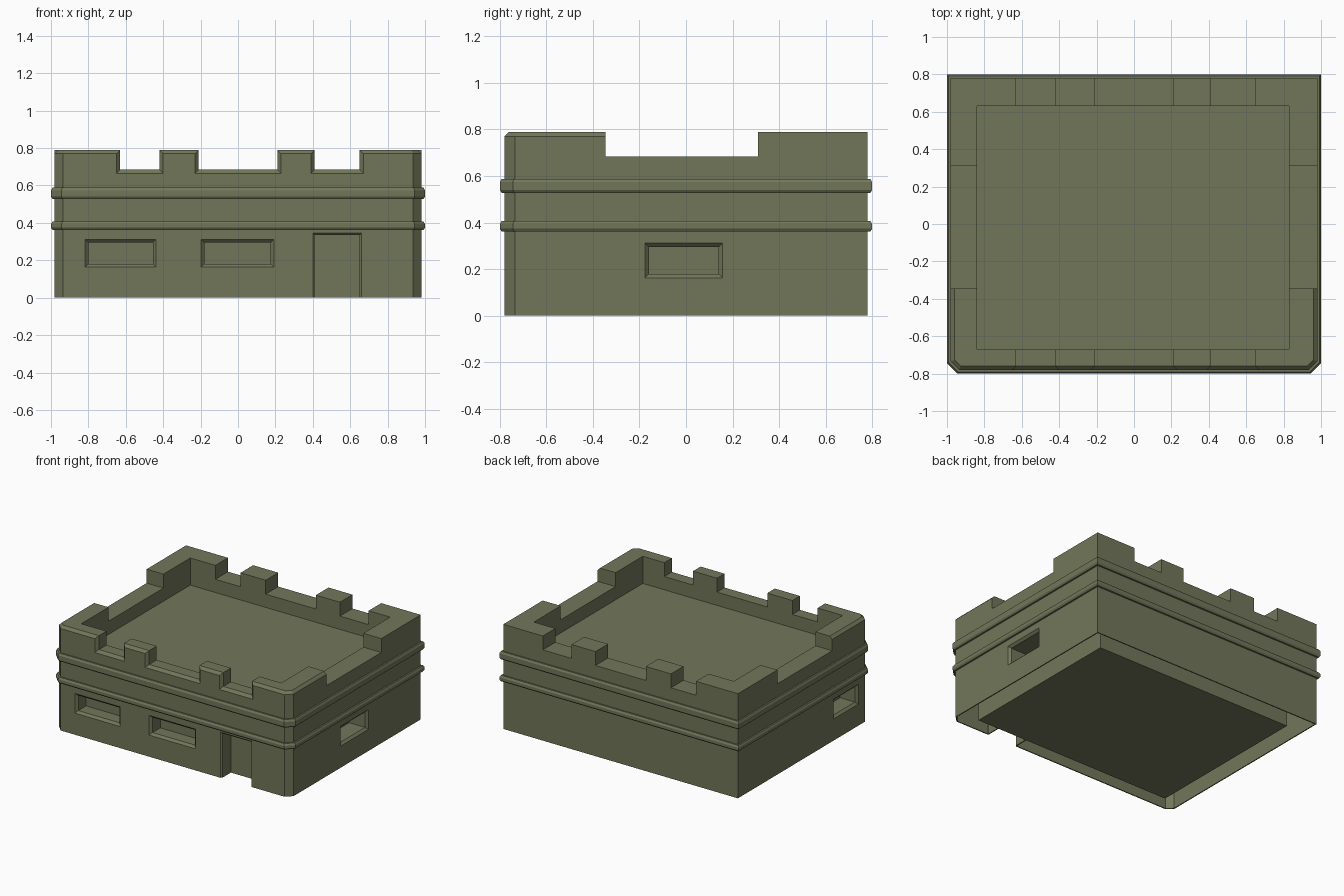
import bpy
import bmesh

cube = bpy.data.objects.get("Cube")
if cube:
    bpy.data.objects.remove(cube, do_unlink=True)

# Single drab olive paint
olive = bpy.data.materials.new("olive_drab")
olive.use_nodes = True
COLOR = (0.171, 0.183, 0.102, 1)
olive.diffuse_color = COLOR
olive.node_tree.nodes["Principled BSDF"].inputs["Base Color"].default_value = COLOR

HALF_X, HALF_Y = 0.98, 0.78
PIT_X, PIT_Y = (-0.84, 0.83), (-0.67, 0.63)
WALL_TOP, ROOF, NOTCH = 0.79, 0.585, 0.685


def outline(inset=0.0, back_inset=None):
    """Plan outline: square back corners, clipped front corners."""
    back = inset if back_inset is None else back_inset
    hx, hy, clip = HALF_X - inset, HALF_Y - inset, 0.045 - 0.586 * inset
    bx, by = HALF_X - back, HALF_Y - back
    half = [(bx, by), (bx, 0), (hx, -0.2), (hx, clip - hy), (hx - clip, -hy)]
    return half + [(-x, y) for x, y in reversed(half)]


def loft(name, loops, ring=False):
    """Skin a stack of equal loops; cap the ends, or close it into a ring."""
    bm = bmesh.new()
    rows = [[bm.verts.new(p) for p in loop] for loop in loops]
    pairs = list(zip(rows, rows[1:]))
    if ring:
        pairs.append((rows[-1], rows[0]))
    else:
        bm.faces.new(rows[0])
        bm.faces.new(rows[-1])
    for low, high in pairs:
        for k in range(len(low)):
            n = (k + 1) % len(low)
            bm.faces.new((low[k], low[n], high[n], high[k]))
    bmesh.ops.recalc_face_normals(bm, faces=bm.faces)
    mesh = bpy.data.meshes.new(name)
    bm.to_mesh(mesh)
    bm.free()
    mesh.materials.append(olive)
    obj = bpy.data.objects.new(name, mesh)
    bpy.context.collection.objects.link(obj)
    return obj


def at_height(points, z):
    return [(x, y, z) for x, y in points]


def box(name, xs, ys, zs):
    corners = [(xs[0], ys[0]), (xs[1], ys[0]), (xs[1], ys[1]), (xs[0], ys[1])]
    return loft(name, [at_height(corners, z) for z in zs])


def opening(name, side, across, zs, depths, bevel=0.02, grow=0.0):
    """Cutter through a wall; flares out by the bevel at the wall face."""
    face, end = depths
    step = bevel if end > face else -bevel
    loops = []
    for d, g in ((face - step, 2 * bevel), (face + step, 0), (end, 0)):
        g += grow
        (a0, a1), (z0, z1) = across, zs
        rect = [(a0 - g, z0 - g), (a1 + g, z0 - g), (a1 + g, z1 + g), (a0 - g, z1 + g)]
        loops.append([(a, d, z) if side == "front" else (d, a, z) for a, z in rect])
    return loft(name, loops)


def cut(target, cutter):
    mod = target.modifiers.new("cut", "BOOLEAN")
    mod.operation, mod.solver, mod.object = "DIFFERENCE", "EXACT", cutter
    bpy.context.view_layer.update()
    result = bpy.data.meshes.new_from_object(
        target.evaluated_get(bpy.context.evaluated_depsgraph_get()))
    target.modifiers.clear()
    target.data = result
    bpy.data.objects.remove(cutter, do_unlink=True)


# Main block with a bevelled rim along the front half
body = loft("fort_walls", [
    at_height(outline(), 0),
    at_height(outline(), WALL_TOP - 0.02),
    at_height(outline(0.02, 0), WALL_TOP)])

# Sunken roof deck
cut(body, box("deck_cutter", PIT_X, PIT_Y, (ROOF, 1)))

# Gaps between the battlements, front to back and side to side
for gap in ((-0.63, -0.42), (-0.21, 0.21), (0.41, 0.65)):
    cut(body, opening("gap_cutter", "front", gap, (NOTCH, 1), (-HALF_Y, 1)))
cut(body, box("side_gap_cutter", (-1.1, 1.1), (-0.345, 0.31), (NOTCH, 1)))

# Windows and doorway, each recessed to the inner block
WINDOW_Z = (0.18, 0.295)
front, right, left = (-HALF_Y, PIT_Y[0]), (HALF_X, PIT_X[1]), (-HALF_X, PIT_X[0])
openings = [
    ("front", (-0.80, -0.455), WINDOW_Z, front, 0.017),
    ("front", (-0.18, 0.175), WINDOW_Z, front, 0.017),
    ("front", (0.41, 0.65), (-0.1, 0.335), front, 0.01),
    ("side", (-0.16, 0.14), WINDOW_Z, right, 0.017),
    ("side", (-0.64, -0.38), WINDOW_Z, left, 0.017),
]

# Hollow under the walls, leaving a housing around every opening
hollow = loft("hollow_cutter", [at_height(outline(0.008), z) for z in (-0.1, 0.55)])
cut(hollow, box("core_cutter", PIT_X, PIT_Y, (-0.2, 0.7)))
for side, across, zs, depths, bevel in openings:
    cut(hollow, opening("housing_cutter", side, across, zs, depths, bevel, 0.008))
cut(body, hollow)
for side, across, zs, depths, bevel in openings:
    cut(body, opening("opening_cutter", side, across, zs, depths, bevel))

# Two raised string courses around the walls
for name, low, high in (("lower_band", 0.362, 0.407), ("upper_band", 0.528, 0.588)):
    profile = [(0.004, low), (-0.012, low), (-0.02, low + 0.012),
               (-0.02, high - 0.014), (-0.012, high), (0.004, high)]
    loft(name, [at_height(outline(i), z) for i, z in profile], ring=True)
